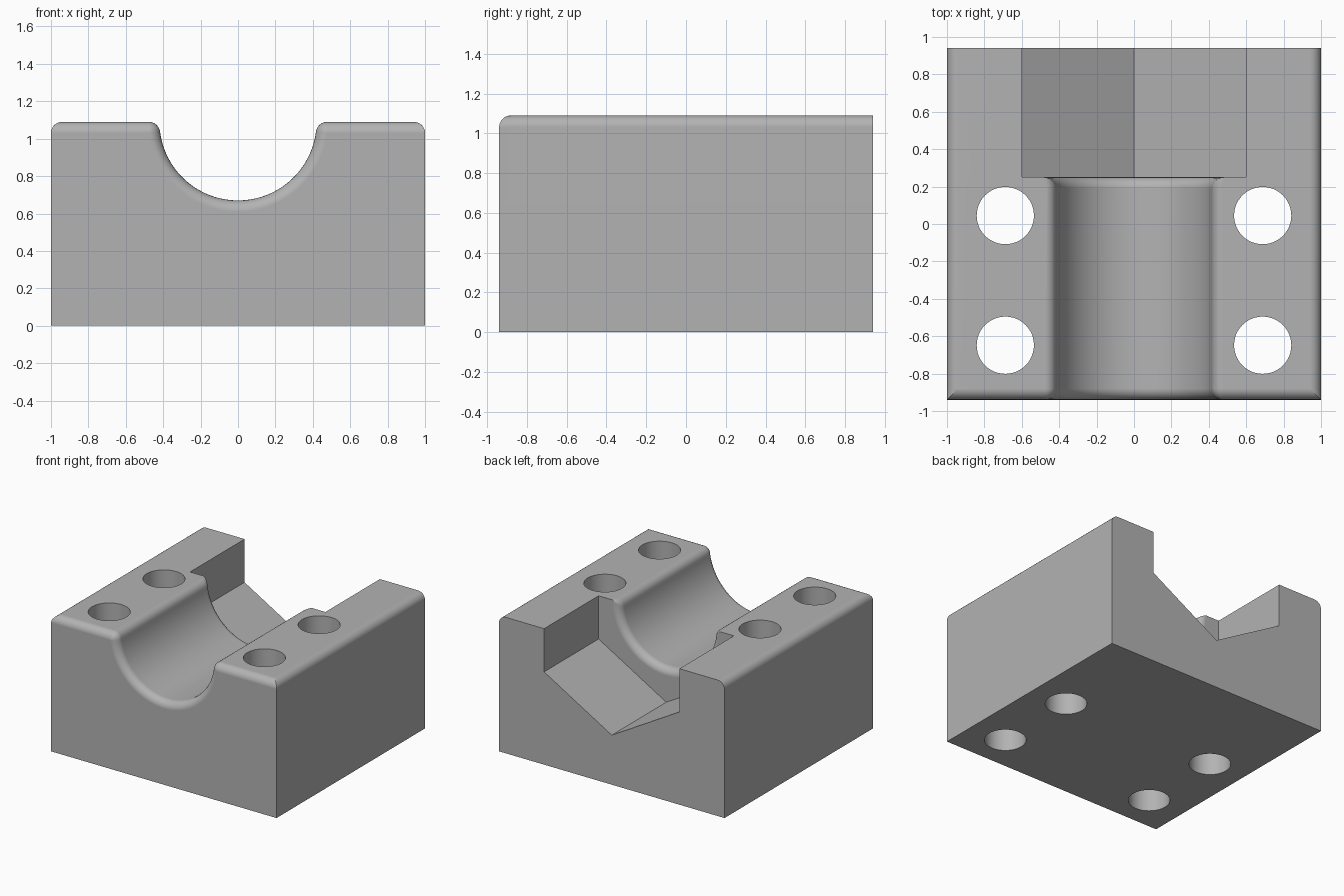
import bpy, bmesh
from math import sin, cos, pi, asin, sqrt
from mathutils import Matrix, Vector

TOP, HALF, DEPTH = 1.09, 1.0, 0.94   # block height, half width, half depth
BORE, FILLET, STEP = 0.42, 0.06, 0.25  # bore radius, edge rounding, recess front wall
N = 6

if "Cube" in bpy.data.objects:
    bpy.data.objects.remove(bpy.data.objects["Cube"])

grey = bpy.data.materials.new("machined grey")
grey.use_nodes = True
grey.diffuse_color = (0.45, 0.45, 0.45, 1)
grey.node_tree.nodes["Principled BSDF"].inputs["Base Color"].default_value = grey.diffuse_color


def arc(cx, cz, r, a, b, n):
    return [(cx + r * cos(a + (b - a) * i / n), cz + r * sin(a + (b - a) * i / n))
            for i in range(n + 1)]


def section(y, drop, widen):
    """Cross-section with the top lowered by drop and the bore widened."""
    g = FILLET - widen
    rise = drop + g
    reach = BORE + widen + g
    beta = asin(rise / reach)
    half = [(HALF, 0)]
    half += arc(HALF - FILLET, TOP - FILLET, FILLET, 0, asin((FILLET - drop) / FILLET), N)
    half += arc(sqrt(reach ** 2 - rise ** 2), TOP - rise, g, pi / 2, pi - beta, N)
    half += arc(0, TOP, BORE + widen, -beta, -pi / 2, 28)[1:]
    ring = half + [(-x, z) for x, z in reversed(half[:-1])]
    return [Vector((x, y, z)) for x, z in ring]


def make_object(name, bm):
    bmesh.ops.recalc_face_normals(bm, faces=bm.faces)
    mesh = bpy.data.meshes.new(name)
    bm.to_mesh(mesh)
    bm.free()
    mesh.materials.append(grey)
    obj = bpy.data.objects.new(name, mesh)
    bpy.context.collection.objects.link(obj)
    return obj


def cutter(name, sides, radius, matrix, length):
    """Prism running from the local origin along local z."""
    bm = bmesh.new()
    bottom = [bm.verts.new((radius * cos(pi / 2 + 2 * pi * i / sides),
                            radius * sin(pi / 2 + 2 * pi * i / sides), 0)) for i in range(sides)]
    face = bm.faces.new(bottom)
    geom = bmesh.ops.extrude_face_region(bm, geom=[face])["geom"]
    moved = [v for v in geom if isinstance(v, bmesh.types.BMVert)]
    bmesh.ops.translate(bm, verts=moved, vec=(0, 0, length))
    bmesh.ops.transform(bm, matrix=matrix, verts=bm.verts)
    obj = make_object(name, bm)
    obj.hide_render = True
    return obj


# Block with rounded top edges and half-round bore, lofted front to back
steps = [(FILLET * (1 - sin(k * pi / 2 / N)), FILLET * (1 - cos(k * pi / 2 / N)))
         for k in range(N + 1)]
rings = [section(-DEPTH + e, d, d) for d, e in steps]
rings += [section(STEP - e, 0, d) for d, e in reversed(steps)]
rings.append(section(DEPTH, 0, FILLET))

bm = bmesh.new()
loops = [[bm.verts.new(p) for p in ring] for ring in rings]
for a, b in zip(loops, loops[1:]):
    for i in range(len(a)):
        j = (i + 1) % len(a)
        bm.faces.new((a[i], a[j], b[j], b[i]))
bm.faces.new(loops[0])
bm.faces.new(loops[-1])
bmesh.ops.remove_doubles(bm, verts=bm.verts, dist=1e-5)
bmesh.ops.dissolve_limit(bm, angle_limit=0.005, verts=bm.verts, edges=bm.edges)
block = make_object("clamp_block", bm)

# Hexagonal recess at the back and four vertical bolt holes
to_back = Matrix.Translation((0, 1.3, TOP)) @ Matrix.Rotation(pi / 2, 4, "X")
cutters = [cutter("hex_recess_cutter", 6, 0.6 / cos(pi / 6), to_back, 1.3 - STEP)]
for side in (-1, 1):
    for y in (0.045, -0.648):
        place = Matrix.Translation((side * 0.688, y, -0.2))
        cutters.append(cutter("bolt_hole_cutter", 48, 0.153, place, 1.6))
for tool in cutters:
    mod = block.modifiers.new("cut", "BOOLEAN")
    mod.operation, mod.solver, mod.object = "DIFFERENCE", "EXACT", tool

# Bake the cuts, then remove the cutters
bpy.context.view_layer.update()
graph = bpy.context.evaluated_depsgraph_get()
cut_mesh = bpy.data.meshes.new_from_object(block.evaluated_get(graph))
block.modifiers.clear()
block.data = cut_mesh
for tool in cutters:
    bpy.data.objects.remove(tool)

# Smooth rounded surfaces, keep machined edges crisp
for o in bpy.context.selected_objects:
    o.select_set(False)
block.select_set(True)
bpy.context.view_layer.objects.active = block
bpy.ops.object.shade_smooth_by_angle(angle=pi / 6)
weighted = block.modifiers.new("flat_normals", "WEIGHTED_NORMAL")
weighted.keep_sharp = True
